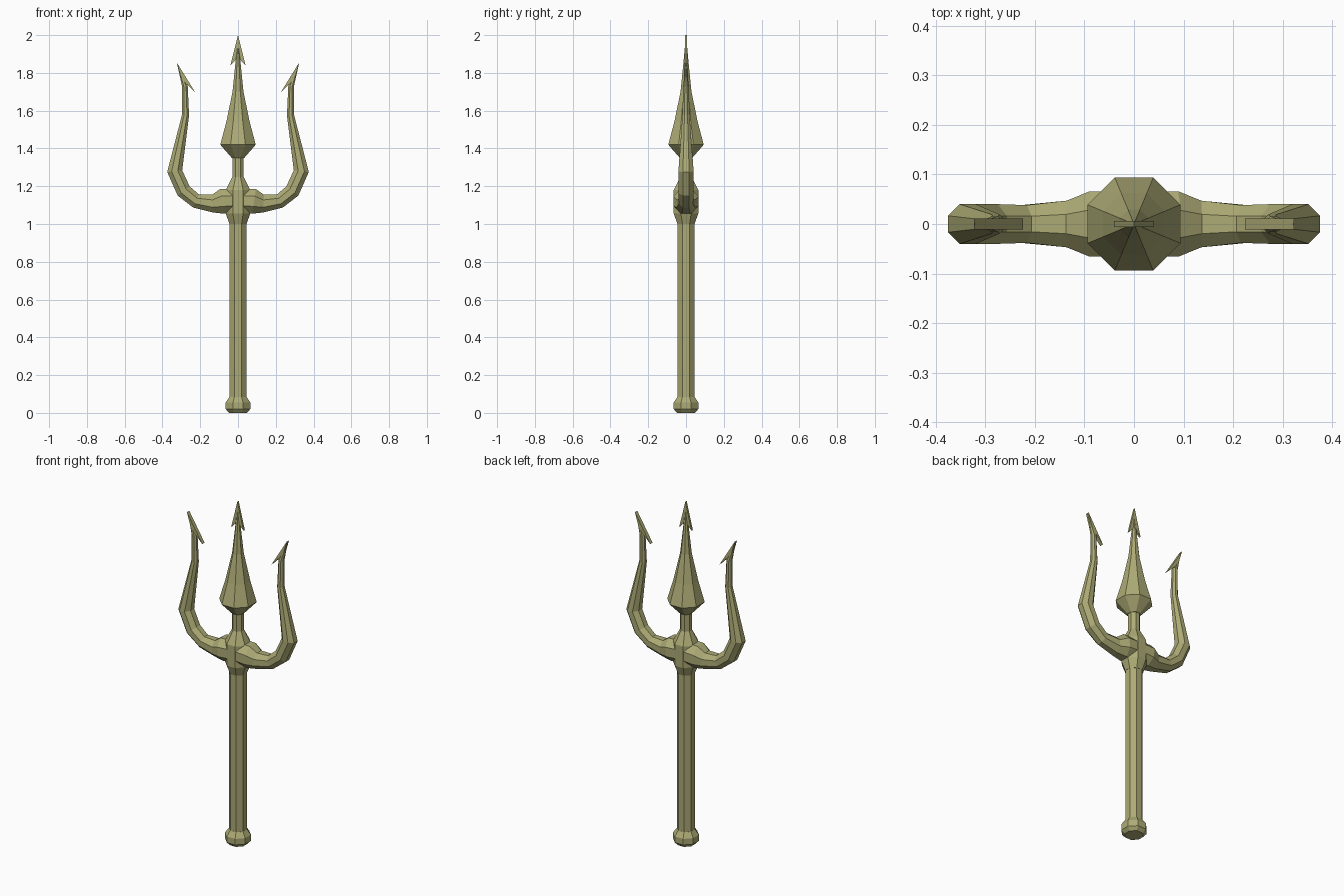
import bpy, bmesh
from math import cos, sin, pi
from mathutils import Vector

if "Cube" in bpy.data.objects:
    bpy.data.objects.remove(bpy.data.objects["Cube"])

metal = bpy.data.materials.new("olive_bronze")
metal.diffuse_color = (0.42, 0.41, 0.18, 1)
metal.use_nodes = True
metal.node_tree.nodes["Principled BSDF"].inputs["Base Color"].default_value = metal.diffuse_color


def finish(bm, name):
    bmesh.ops.remove_doubles(bm, verts=bm.verts, dist=1e-5)
    bmesh.ops.recalc_face_normals(bm, faces=bm.faces)
    mesh = bpy.data.meshes.new(name)
    bm.to_mesh(mesh)
    bm.free()
    mesh.materials.append(metal)
    ob = bpy.data.objects.new(name, mesh)
    bpy.context.collection.objects.link(ob)
    return ob


def sweep(name, path, sides=8):
    """Octagonal tube along (x, z, flat radius) points in the XZ plane."""
    bm = bmesh.new()
    pts = [Vector((x, 0, z)) for x, z, r in path]
    rings = []
    for i, (x, z, r) in enumerate(path):
        before = (pts[i] - pts[i - 1]).normalized() if i else Vector()
        after = (pts[i + 1] - pts[i]).normalized() if i + 1 < len(pts) else Vector()
        t = (before + after).normalized()
        n = Vector((t.z, 0, -t.x))
        R = r / cos(pi / sides)
        ring = []
        for k in range(sides):
            a = 2 * pi * (k + 0.5) / sides
            ring.append(bm.verts.new(pts[i] + n * R * cos(a) + Vector((0, R * sin(a), 0))))
        rings.append(ring)
    for a, b in zip(rings, rings[1:]):
        for k in range(sides):
            j = (k + 1) % sides
            bm.faces.new((a[k], a[j], b[j], b[k]))
    bm.faces.new(rings[0])
    bm.faces.new(rings[-1])
    return finish(bm, name)


def lathe(name, profile):
    return sweep(name, [(0, z, r) for z, r in profile])


def plate(name, outline, half):
    """Thin flat barb extruded along y."""
    bm = bmesh.new()
    f = bm.faces.new([bm.verts.new((x, -half, z)) for x, z in outline])
    ext = bmesh.ops.extrude_face_region(bm, geom=[f])
    moved = [v for v in ext["geom"] if isinstance(v, bmesh.types.BMVert)]
    bmesh.ops.translate(bm, verts=moved, vec=(0, 2 * half, 0))
    return finish(bm, name)


# Handle
lathe("pommel", [(0, 0.048), (0.02, 0.065), (0.055, 0.065), (0.085, 0.045)])
lathe("shaft", [(0.07, 0.044), (1.04, 0.044)])

# Hub and neck
lathe("hub", [(1.0, 0.045), (1.055, 0.065), (1.18, 0.065), (1.25, 0.03), (1.38, 0.03)])

# Centre blade
lathe("centre_blade", [(1.35, 0.033), (1.42, 0.094), (1.54, 0.062), (1.70, 0.029),
                       (1.84, 0.015), (1.995, 0.001)])
plate("centre_barb", [(0, 2.0), (0.04, 1.84), (0.012, 1.87), (-0.012, 1.87), (-0.04, 1.84)], 0.006)

# Curved side prongs with barbed tips
prong = [(0, 1.125, 0.063), (0.085, 1.12, 0.066), (0.135, 1.108, 0.047), (0.222, 1.122, 0.038),
         (0.288, 1.175, 0.040), (0.335, 1.28, 0.040), (0.278, 1.575, 0.019),
         (0.281, 1.73, 0.015), (0.322, 1.85, 0.001)]
barb = [(0.323, 1.853), (0.224, 1.693), (0.268, 1.738), (0.29, 1.74)]
for side, s in (("left", -1), ("right", 1)):
    sweep(side + "_prong", [(s * x, z, r) for x, z, r in prong])
    plate(side + "_barb", [(s * x, z) for x, z in barb], 0.011)
